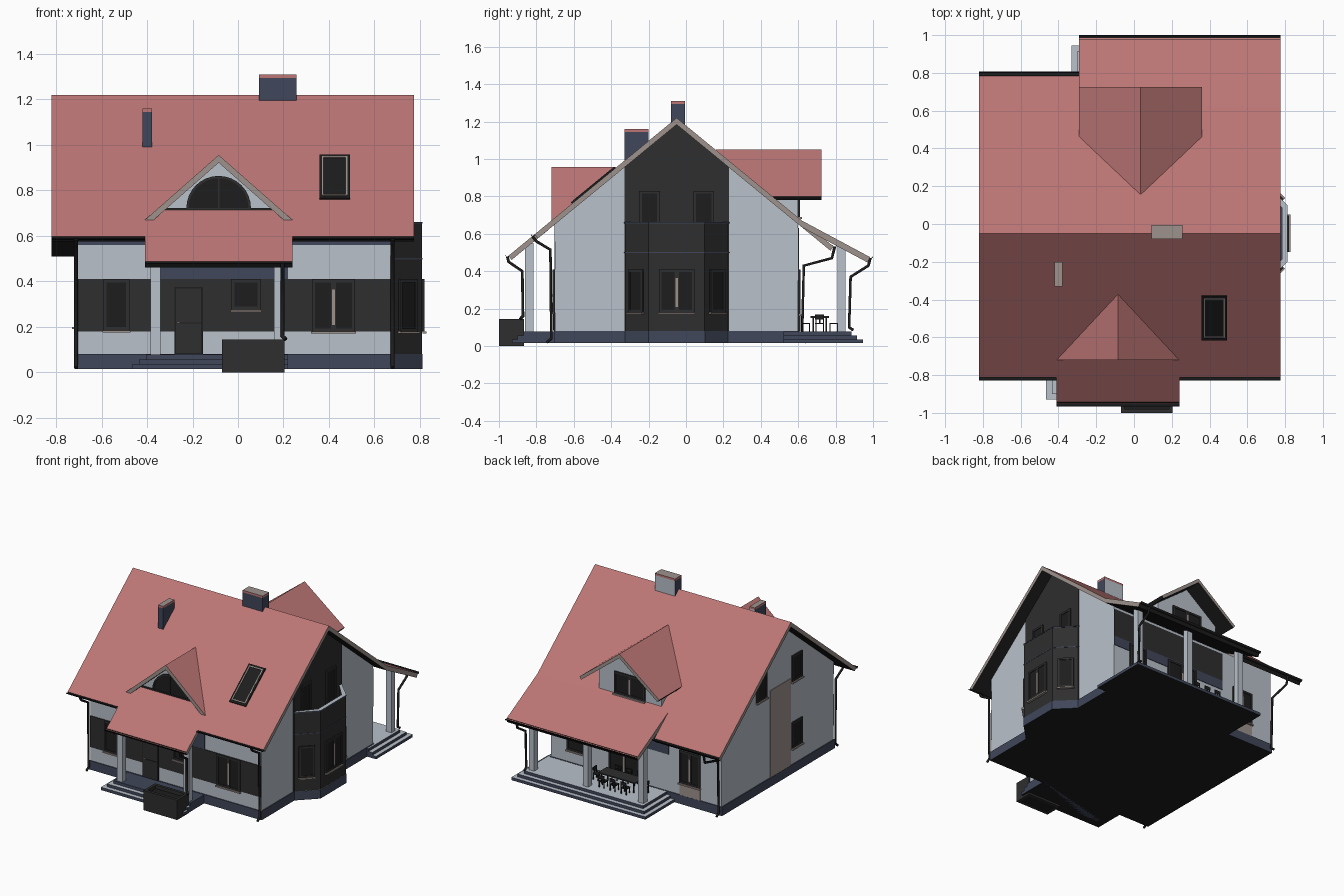
import bpy, bmesh, math
from mathutils import Matrix, Vector

if "Cube" in bpy.data.objects:
    bpy.data.objects.remove(bpy.data.objects["Cube"])

def mat(name, r, g, b):
    m = bpy.data.materials.new(name)
    m.diffuse_color = [((c / 255 + .055) / 1.055) ** 2.4 for c in (r, g, b)] + [1]
    m.use_nodes = True
    m.node_tree.nodes["Principled BSDF"].inputs["Base Color"].default_value = m.diffuse_color
    return m

WALL = mat("light_grey_render", 185, 193, 202)
ROOF = mat("red_tile", 188, 118, 117)
DARK = mat("charcoal", 46, 46, 46)
BLACK = mat("black_metal", 29, 29, 29)
SLATE = mat("slate_blue", 64, 71, 90)
TAN = mat("warm_stone", 158, 146, 141)

def finish(name, bm, rule):
    """rule is one material or a function normal -> material"""
    bmesh.ops.recalc_face_normals(bm, faces=bm.faces)
    me = bpy.data.meshes.new(name)
    bm.normal_update()
    for f in bm.faces:
        m = rule(f.normal) if callable(rule) else rule
        if m.name not in me.materials:
            me.materials.append(m)
        f.material_index = me.materials.find(m.name)
    bm.to_mesh(me)
    bm.free()
    ob = bpy.data.objects.new(name, me)
    bpy.context.collection.objects.link(ob)
    return ob

def prism(name, pts, axis, a, b, rule):
    """Extrude a 2D outline along an axis from a to b"""
    place = {'x': lambda p, t: (t, p[0], p[1]), 'y': lambda p, t: (p[0], t, p[1]),
             'z': lambda p, t: (p[0], p[1], t)}[axis]
    bm = bmesh.new()
    f = bm.faces.new([bm.verts.new(place(p, a)) for p in pts])
    r = bmesh.ops.extrude_face_region(bm, geom=[f])
    d = Vector(place((0, 0), b - a))
    bmesh.ops.translate(bm, vec=d, verts=[v for v in r['geom'] if isinstance(v, bmesh.types.BMVert)])
    return finish(name, bm, rule)

def box(name, x0, x1, y0, y1, z0, z1, rule):
    return prism(name, [(x0, y0), (x1, y0), (x1, y1), (x0, y1)], 'z', z0, z1, rule)

def boxes(name, parts, matrix):
    """Several (x0,x1,y0,y1,z0,z1,material) boxes joined in one object"""
    bm, mats = bmesh.new(), []
    for x0, x1, y0, y1, z0, z1, m in parts:
        n = len(bm.faces)
        c = Matrix.Translation(((x0 + x1) / 2, (y0 + y1) / 2, (z0 + z1) / 2))
        bmesh.ops.create_cube(bm, size=1, matrix=matrix @ c @ Matrix.Diagonal((x1 - x0, y1 - y0, z1 - z0, 1)))
        mats += [m] * (len(bm.faces) - n)
    me = bpy.data.meshes.new(name)
    for m in dict.fromkeys(mats):
        me.materials.append(m)
    for f, m in zip(bm.faces, mats):
        f.material_index = me.materials.find(m.name)
    bm.to_mesh(me)
    bm.free()
    ob = bpy.data.objects.new(name, me)
    bpy.context.collection.objects.link(ob)
    return ob

def window(name, x, y, z0, z1, w, turn=0, panes=1, sill=True, tilt=0, frame=DARK, b=.014):
    """Framed window; turn 0 faces the front, 90 faces right"""
    h, W = z1 - z0, w / 2
    p = [(-W, W, -.004, .01, 0, h, BLACK)]
    for s in (-1, 1):
        p.append((s * (W - b / 2) - b / 2, s * (W - b / 2) + b / 2, -.009, 0, 0, h, frame))
    p += [(-W, W, -.009, 0, 0, b, frame), (-W, W, -.009, 0, h - b, h, frame)]
    if panes == 2:
        p += [(-.012, .012, -.008, 0, b, h - b, DARK), (-.006, .006, -.009, 0, h * .12, h * .8, TAN)]
    if sill:
        p.append((-W - .004, W + .004, -.018, 0, -.01, 0, TAN))
    M = Matrix.Translation((x, y, z0)) @ Matrix.Rotation(math.radians(turn), 4, 'Z') @ Matrix.Rotation(tilt, 4, 'X')
    return boxes(name, p, M)

def pipe(name, pts, r=.011):
    cu = bpy.data.curves.new(name, 'CURVE')
    cu.dimensions, cu.bevel_depth, cu.bevel_resolution, cu.use_fill_caps = '3D', r, 1, True
    s = cu.splines.new('POLY')
    s.points.add(len(pts) - 1)
    for q, c in zip(s.points, pts):
        q.co = (*c, 1)
    cu.materials.append(BLACK)
    bpy.context.collection.objects.link(bpy.data.objects.new(name, cu))

def gutter(name, x0, x1, y, z, r=.012):
    ring = [(math.pi * (1 + i / 6), r) for i in range(7)] + [(math.pi * (2 - i / 6), r - .003) for i in range(7)]
    prism(name, [(y + q * math.cos(a), z + q * math.sin(a)) for a, q in ring], 'x', x0, x1, BLACK)

# --- roofs, with eaves cut square to the slope -------------------------
RY, RZ, S = -.05, 1.22, .82

def roof_z(y):
    return RZ - S * abs(y - RY)

def roof(name, line, axis, a, b, t=.036):
    def cut(p, q):
        d = (Vector(q) - Vector(p)).normalized()
        k = t * abs(d.x)
        return (p[0] + k * d.y * math.copysign(1, d.x), p[1] - k * abs(d.x))
    low = [cut(line[0], line[1])] + [(p, z - t) for p, z in line[1:-1]] + [cut(line[-1], line[-2])]
    i = 0 if axis == 'x' else 1
    prism(name, line + low[::-1], axis, a, b, lambda n: TAN if abs(n[i]) > .9 else ROOF if n.z > .2 else BLACK)

FE = (-.81, roof_z(-.81))
roof("main_roof_left", [FE, (RY, RZ), (.79, roof_z(.79))], 'x', -.82, -.29)
roof("main_roof_right", [FE, (RY, RZ), (.62, roof_z(.62)), (.985, .475)], 'x', -.29, .775)
roof("porch_roof", [(-.95, roof_z(-.95)), FE, (-.75, roof_z(-.75) - .001)], 'x', -.41, .24)
roof("front_dormer_roof", [(-.41, .67), (-.085, .956), (.24, .67)], 'y', -.72, -.375, .034)
roof("back_dormer_roof", [(-.29, .80), (.035, 1.052), (.36, .80)], 'y', .16, .725, .03)

# --- walls -----------------------------------------------------------
def gable(y0, y1, z0, drop=.03):
    return [(y0, z0), (y1, z0), (y1, roof_z(y1) - drop), (RY, RZ - drop), (y0, roof_z(y0) - drop)]

prism("house_walls", gable(-.70, .60, .08), 'x', -.71, .68, WALL)
prism("right_gable_panel", gable(-.33, .23, .08), 'x', .68, .686, DARK)
box("left_gable_panel", -.715, -.71, -.20, .04, .08, .72, TAN)
box("front_band", -.71, .68, -.705, -.70, .18, .41, DARK)
box("front_eaves_band", -.71, .68, -.704, -.70, .56, .65, SLATE)
box("porch_wall_top", -.36, .22, -.704, -.70, .41, .56, SLATE)
box("terrace_wall_top", -.28, .68, .60, .604, .42, .63, DARK)
box("terrace_wall_stripe", -.28, .68, .60, .604, .35, .42, SLATE)
box("plinth", -.717, .687, -.707, .607, .015, .08, lambda n: BLACK if n.z < -.5 else SLATE)
prism("front_dormer_wall", [(-.36, .68), (.19, .68), (-.085, .925)], 'y', -.66, -.42, WALL)
prism("back_dormer_wall", [(-.22, .6), (.29, .6), (.29, .825), (.035, 1.02), (-.22, .825)], 'y', .2, .6, WALL)

# --- bay with balcony ------------------------------------------------
def bay(d):
    return [(.68, -.33 - d), (.81 + d, -.20 - d / 2), (.81 + d, .10 + d / 2), (.68, .23 + d)]

step_rule = lambda n: WALL if n.z > .5 else BLACK if n.z < -.5 else SLATE
prism("bay_plinth", bay(.002), 'z', .015, .08, step_rule)
prism("bay_walls", bay(0), 'z', .08, .50, lambda n: WALL if n.z > .5 else DARK)
prism("balcony_parapet", bay(0) + bay(-.025)[::-1], 'z', .50, .655, DARK)
prism("balcony_coping", bay(.002) + bay(-.027)[::-1], 'z', .655, .662, step_rule)
prism("bay_trim", bay(.002), 'z', .497, .502, SLATE)
window("bay_window", .811, -.05, .18, .41, .19, 90, 2)
window("bay_window_front_side", .746, -.266, .18, .41, .11, 45)
window("bay_window_back_side", .746, .166, .18, .41, .11, 135)

# --- windows and door ------------------------------------------------
for y in (-.195, .095):
    window("balcony_door", .687, y, .52, .83, .11, 90, 1, False)
window("front_window_left", -.535, -.705, .185, .41, .115)
window("front_window_right", .42, -.705, .18, .41, .19, 0, 2)
window("porch_window", .035, -.705, .275, .41, .13)
boxes("front_door", [(-.28, -.155, -.709, -.70, .08, .375, BLACK), (-.273, -.162, -.712, -.705, .22, .368, DARK),
                     (-.273, -.162, -.712, -.705, .085, .215, DARK), (-.27, -.255, -.72, -.71, .215, .222, TAN)], Matrix())
for y, z in ((-.27, .69), (.14, .69), (-.27, .2)):
    window("left_window", -.711, y, z, z + .19, .12, -90)
window("back_window_left", -.455, .601, .17, .41, .17, 180, 2)
box("back_window_panel", -.54, -.37, .60, .606, .08, .16, TAN)
window("patio_door", .08, .602, .08, .41, .25, 180, 2, False)
window("back_window_right", .47, .602, .17, .41, .15, 180)
window("back_dormer_window", .035, .601, .69, .85, .25, 180, 2)
tilt = -math.atan(1 / S)
window("skylight_surround", .425, -.61, roof_z(-.61), roof_z(-.61) + .30, .135, 0, 1, False, tilt, BLACK)
window("skylight", .425, -.598, roof_z(-.598) + .002, roof_z(-.598) + .272, .111, 0, 1, False, tilt, TAN, .007)
# half-round dormer window with raised rim and centre bar
arc = [math.pi * i / 16 for i in range(17)]
half = lambda r: [(-.085 + r * math.cos(a), .722 + r * math.sin(a)) for a in arc]
prism("arched_window", half(.135), 'y', -.667, -.66, BLACK)
prism("arched_rim", half(.142) + half(.132)[::-1], 'y', -.672, -.66, DARK)
box("arched_bar", -.088, -.082, -.671, -.66, .722, .855, DARK)
box("arched_sill", -.32, .15, -.672, -.66, .714, .722, DARK)

# --- chimneys --------------------------------------------------------
for n, x0, x1, y0, y1, z0, z1 in (("main_chimney", .093, .257, -.08, -.005, 1.1, 1.31),
                                  ("small_chimney", -.42, -.378, -.33, -.20, .9, 1.16)):
    box(n, x0, x1, y0, y1, z0, z1 - .015, lambda v: WALL if v.y > .5 else SLATE)
    box(n + "_cap", x0, x1, y0, y1, z1 - .015, z1, lambda v: TAN if v.z > .5 else ROOF)

# --- porches ---------------------------------------------------------
for i in range(3):
    d, z = .03 * i, .036 + .021 * i
    box("front_step", -.465 + d, .22, -.93 + d, -.69, .015, z, SLATE if i == 2 else step_rule)
    box("back_step", -.33 + d, .76 - d, .52, .945 - d, .015, z, step_rule)
for x in (-.362, .18):
    box("front_post", x - .022, x + .022, -.86, -.816, .06, roof_z(-.84) - .02, WALL)
for x in (-.23, .22, .66):
    box("back_post", x - .022, x + .022, .81, .854, .06, .54, WALL)
boxes("planter", [(-.07, .205, -1, -.98, 0, .145, DARK), (-.07, .205, -.885, -.865, 0, .145, DARK),
                  (-.07, -.05, -.98, -.885, 0, .145, DARK), (.185, .205, -.98, -.885, 0, .145, DARK),
                  (-.05, .185, -.98, -.885, 0, .12, BLACK)], Matrix())

# --- gutters and downpipes ------------------------------------------
for x0, x1, y, z in ((-.82, -.41, -.817, .597), (.24, .775, -.817, .597), (-.41, .24, -.955, .488),
                     (-.82, -.29, .795, .54), (-.29, .775, .988, .48)):
    gutter("gutter", x0, x1, y, z)
for x in (-.712, .68):
    pipe("front_downpipe", [(x, -.82, .585), (x, -.80, .56), (x, -.725, .515), (x, -.72, .04), (x, -.745, .02)], .009)
pipe("porch_downpipe", [(.195, -.955, .478), (.195, -.948, .45), (.195, -.875, .40), (.195, -.872, .16), (.21, -.885, .145)], .009)
pipe("back_downpipe", [(-.70, .795, .53), (-.70, .78, .47), (-.70, .63, .43), (-.70, .62, .04), (-.70, .645, .02)], .009)
pipe("back_porch_downpipe", [(.69, .985, .47), (.69, .975, .43), (.69, .88, .37), (.69, .872, .1), (.69, .895, .085)], .009)

# --- terrace table and chairs ---------------------------------------
def legs(w, d, h, r=.004):
    return [(sx * w - r, sx * w + r, sy * d - r, sy * d + r, 0, h, BLACK) for sx in (-1, 1) for sy in (-1, 1)]

boxes("table", legs(.13, .035, .075) + [(-.15, .15, -.05, .05, .073, .082, DARK)], Matrix.Translation((.03, .715, .078)))
chair = legs(.02, .02, .042, .003) + [(-.024, .024, -.024, .024, .04, .046, BLACK), (-.024, .024, .02, .025, .065, .09, BLACK)]
chair += [(x - .003, x + .003, .019, .025, .04, .09, BLACK) for x in (-.02, 0, .02)]
for x, y, a in ((-.06, .79, 0), (.03, .79, 0), (.12, .79, 0), (-.06, .64, 180), (.03, .64, 180), (.12, .64, 180),
                (-.16, .715, 90), (.22, .715, -90)):
    boxes("chair", chair, Matrix.Translation((x, y, .078)) @ Matrix.Rotation(math.radians(a), 4, 'Z'))
